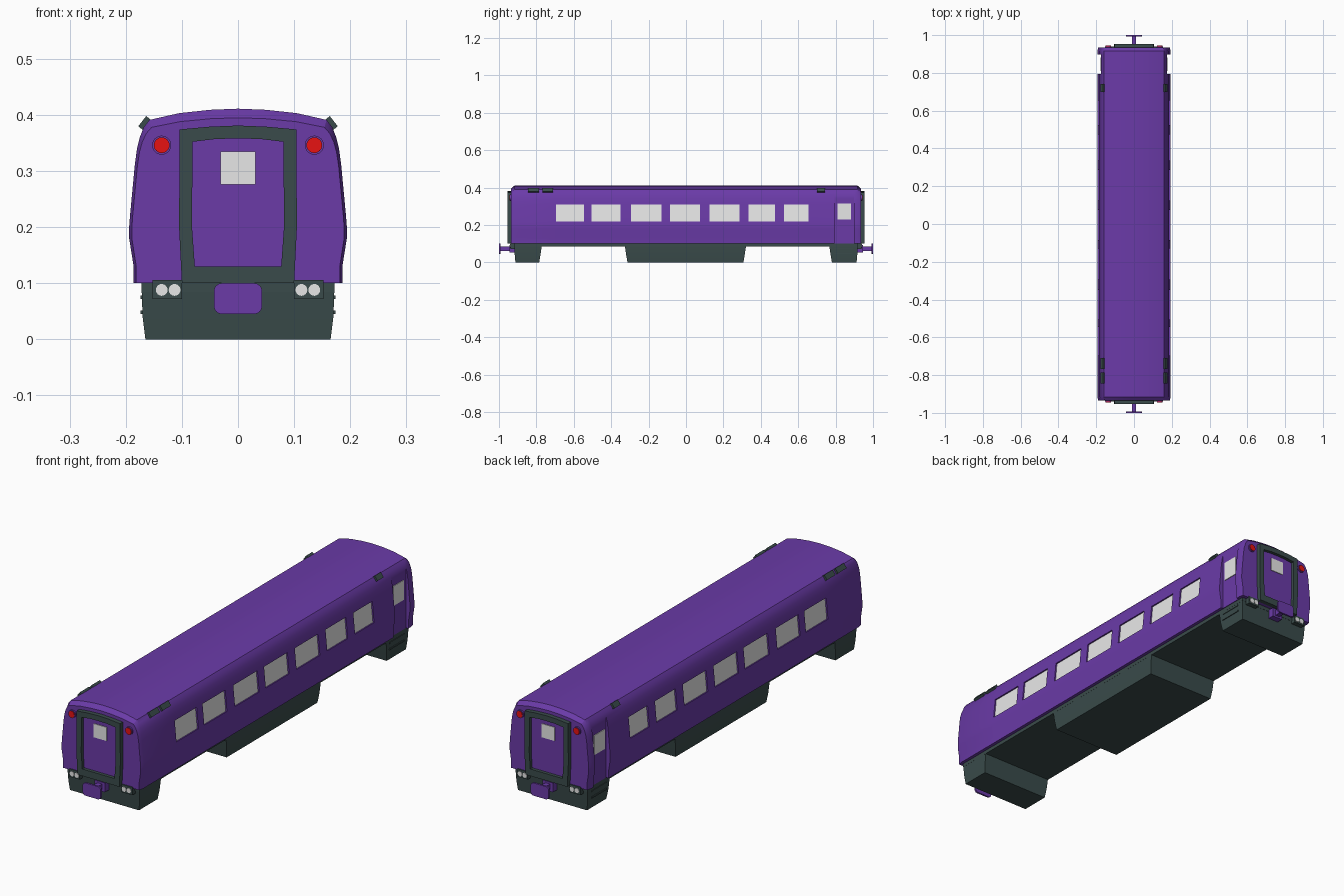
import bpy, bmesh
from math import radians, sin, cos, pi

if "Cube" in bpy.data.objects:
    bpy.data.objects.remove(bpy.data.objects["Cube"], do_unlink=True)


def material(name, rgb):
    m = bpy.data.materials.new(name)
    m.use_nodes = True
    m.diffuse_color = (*rgb, 1)
    m.node_tree.nodes["Principled BSDF"].inputs["Base Color"].default_value = (*rgb, 1)
    return m


PURPLE = material("purple paint", (0.145, 0.043, 0.39))
DARK = material("dark grey", (0.042, 0.071, 0.07))
WHITE = material("pale glass", (0.8, 0.8, 0.8))
RED = material("red lamp", (0.8, 0.006, 0.006))


def finish(obj, *mats):
    for m in mats:
        obj.data.materials.append(m)
    bpy.ops.object.select_all(action='DESELECT')
    obj.select_set(True)
    bpy.context.view_layer.objects.active = obj
    bpy.ops.object.shade_smooth_by_angle(angle=radians(25))


def loft(name, rings, mats, edit=None, loop=False):
    """Skin matching rings of points; cap the ends, or join last to first."""
    bm = bmesh.new()
    vs = [[bm.verts.new(p) for p in r] for r in rings]
    n = len(rings[0])
    pairs = list(zip(vs, vs[1:])) + ([(vs[-1], vs[0])] if loop else [])
    for a, b in pairs:
        for i in range(n):
            j = (i + 1) % n
            bm.faces.new((a[i], a[j], b[j], b[i]))
    if not loop:
        bm.faces.new(vs[0])
        bm.faces.new(vs[-1])
    bmesh.ops.remove_doubles(bm, verts=bm.verts, dist=1e-5)
    bmesh.ops.recalc_face_normals(bm, faces=bm.faces)
    if edit:
        edit(bm)
    me = bpy.data.meshes.new(name)
    bm.to_mesh(me)
    bm.free()
    obj = bpy.data.objects.new(name, me)
    bpy.context.collection.objects.link(obj)
    finish(obj, *mats)


def at(outline, y):
    return [(x, y, z) for x, z in outline]


def mirrored(half):
    """Half outline running from the right side to the centre line."""
    return half + [(-x, z) for x, z in reversed(half) if x > 0]


def box(name, centre, size, mat, tilt=0):
    bpy.ops.mesh.primitive_cube_add(size=1, location=centre, rotation=(0, tilt, 0))
    obj = bpy.context.object
    obj.name = name
    obj.scale = size
    finish(obj, mat)


def disc(name, x, y, z, r, depth, mat):
    bpy.ops.mesh.primitive_cylinder_add(vertices=24, radius=r, depth=depth,
                                        location=(x, y, z), rotation=(pi / 2, 0, 0))
    bpy.context.object.name = name
    finish(bpy.context.object, mat)


# Body shell with recessed side windows and narrowed door bays
profile = mirrored([(.186, .10), (.186, .13), (.194, .18), (.194, .20), (.1925, .22),
                    (.184, .31), (.180, .34), (.175, .36), (.168, .378), (.158, .391),
                    (.105, .403), (.05, .409), (0, .411)])
windows = [(-.695, -.545), (-.505, -.35), (-.295, -.13), (-.085, .075),
           (.125, .285), (.335, .475), (.525, .655)]
DOOR_X, DOOR_START, DOOR_END = .175, .795, .898
bay = [(max(-DOOR_X, min(DOOR_X, x)), z) for x, z in profile]
nose = [(x * .975, z - .016 * max(0, (z - .3) / .11)) for x, z in profile]
rings = [at(nose, -.935), at(profile, -.917)]
rings += [at(profile, y) for span in windows for y in span]
rings += [at(profile, DOOR_START), at(bay, DOOR_START), at(bay, DOOR_END),
          at(profile, DOOR_END), at(profile, .917), at(nose, .935)]


def cut_windows(bm):
    panes = []
    for f in bm.faces:
        c = f.calc_center_median()
        if .22 < c.z < .31 and abs(f.normal.x) > .9 and any(a < c.y < b for a, b in windows):
            f.material_index = 1
            panes.append(f)
    sides = bmesh.ops.inset_region(bm, faces=panes, thickness=0, depth=-.006,
                                   use_even_offset=True)
    for f in sides["faces"]:
        f.material_index = 0


loft("body_shell", rings, (PURPLE, WHITE), cut_windows)

# Underframe and tapered skirts
box("underframe", (0, 0, .093), (.344, 1.84, .018), DARK)


def skirt(name, y0, y1, taper0, taper1):
    levels = [(.172, .095, 0), (.170, .04, .55), (.165, 0, 1)]
    loft(name, [[(-x, y0 + taper0 * t, z), (x, y0 + taper0 * t, z),
                 (x, y1 - taper1 * t, z), (-x, y1 - taper1 * t, z)]
                for x, z, t in levels], (DARK,))


skirt("front_skirt", -.92, -.77, .008, .015)
skirt("rear_skirt", .765, .92, .015, .008)
skirt("equipment_box", -.328, .322, .015, .015)

# Side doors, footsteps and roof vents
for s, side in ((1, "left"), (-1, "right")):
    box(f"{side}_door_window", (s * DOOR_X, .845, .272), (.006, .072, .085), WHITE)
    for z in (.048, .075):
        box(f"{side}_footstep", (s * .17, .84, z), (.008, .1, .006), DARK)
    for y0, y1 in ((-.845, -.785), (-.768, -.71), (.70, .742)):
        box(f"{side}_roof_vent", (s * .166, (y0 + y1) / 2, .385),
            (.012, y1 - y0, .023), DARK, tilt=-s * radians(38))

# Gangway, lamps and coupler on each end
outer = mirrored([(.10, .10), (.105, .20), (.104, .374), (.05, .379), (0, .381)])
inner = mirrored([(.077, .13), (.082, .20), (.081, .352), (.04, .357), (0, .358)])


def rounded(w, z0, z1, r):
    corners = ((w - r, z1 - r), (r - w, z1 - r), (r - w, z0 + r), (w - r, z0 + r))
    return [(cx + r * cos((q + k / 4) * pi / 2), cz + r * sin((q + k / 4) * pi / 2))
            for q, (cx, cz) in enumerate(corners) for k in range(5)]


for s, end in ((-1, "front"), (1, "rear")):
    loft(f"{end}_gangway_frame", [at(outer, s * .915), at(outer, s * .954),
                                  at(inner, s * .954), at(inner, s * .915)], (DARK,), loop=True)
    loft(f"{end}_gangway_door", [at(inner, s * .92), at(inner, s * .94)], (PURPLE,))
    box(f"{end}_door_window", (0, s * .94, .305), (.062, .006, .059), WHITE)
    for m in (-1, 1):
        disc(f"{end}_lamp_bezel", m * .136, s * .933, .346, .017, .016, PURPLE)
        disc(f"{end}_red_lamp", m * .136, s * .936, .346, .014, .016, RED)
        box(f"{end}_headlight_box", (m * .126, s * .924, .089), (.052, .03, .034), DARK)
        for x in (.113, .136):
            disc(f"{end}_headlight", m * x, s * .938, .088, .0105, .006, WHITE)
    box(f"{end}_coupler_shaft", (0, s * .955, .073), (.022, .084, .024), PURPLE)
    box(f"{end}_coupler_mount", (0, s * .93, .073), (.05, .03, .04), PURPLE)
    head = rounded(.043, .045, .10, .014)
    loft(f"{end}_coupler_head", [at(head, s * .992), at(head, s * 1.0)], (PURPLE,))
